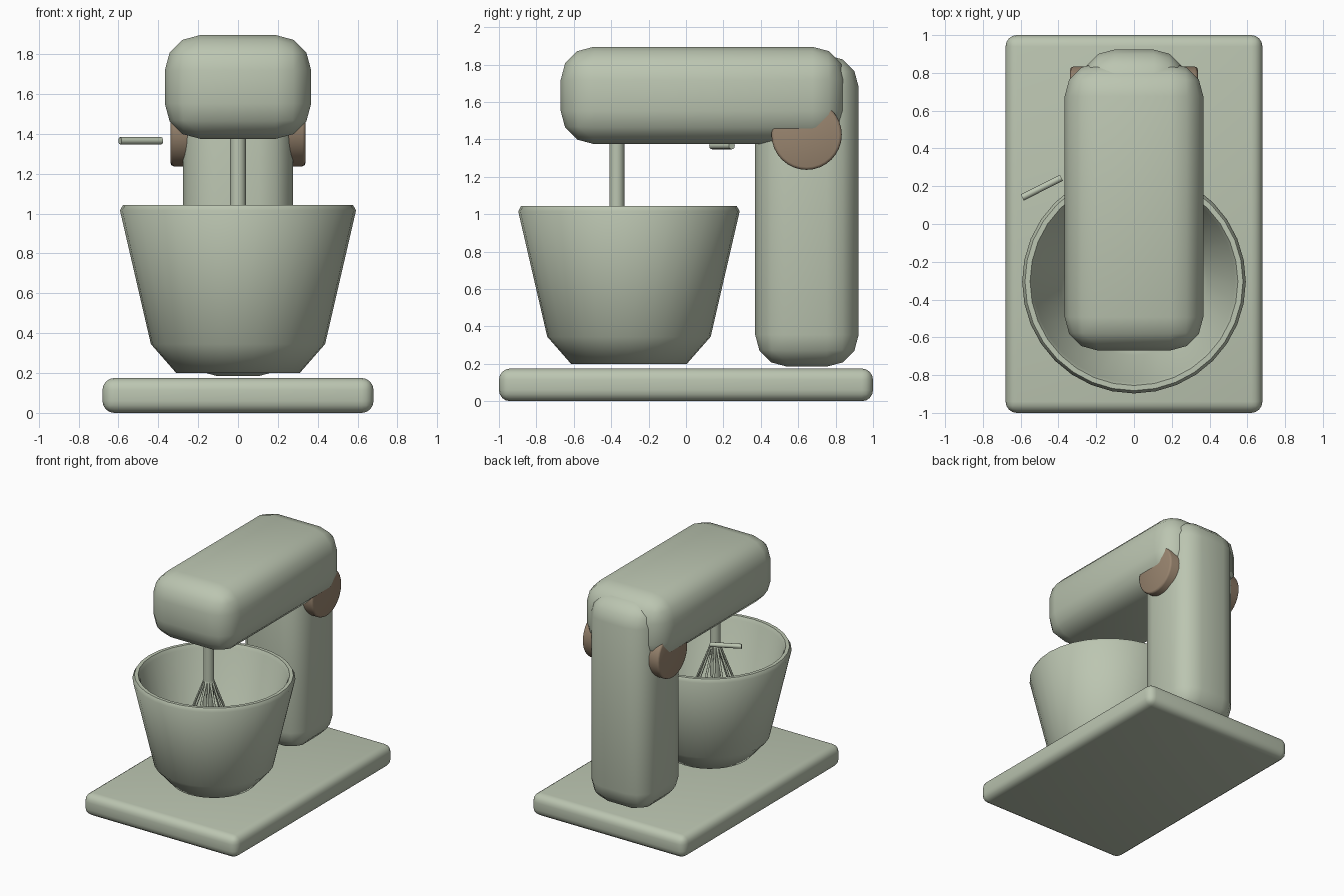
import bpy, bmesh, math
from mathutils import Vector, Matrix

if "Cube" in bpy.data.objects:
    bpy.data.objects.remove(bpy.data.objects["Cube"])


def colour(name, rgb):
    m = bpy.data.materials.new(name)
    m.diffuse_color = (*rgb, 1)
    m.use_nodes = True
    m.node_tree.nodes["Principled BSDF"].inputs["Base Color"].default_value = m.diffuse_color
    return m


SAGE = colour("sage green", (0.50, 0.56, 0.44))
BROWN = colour("hinge brown", (0.32, 0.235, 0.16))


def finish(bm, name, mat, angle=50):
    me = bpy.data.meshes.new(name)
    bmesh.ops.recalc_face_normals(bm, faces=bm.faces)
    bm.to_mesh(me)
    bm.free()
    ob = bpy.data.objects.new(name, me)
    bpy.context.collection.objects.link(ob)
    me.materials.append(mat)
    bpy.ops.object.select_all(action='DESELECT')
    bpy.context.view_layer.objects.active = ob
    ob.select_set(True)
    bpy.ops.object.shade_smooth_by_angle(angle=math.radians(angle))
    return ob


def rounded_box(name, lo, hi, radius, segments, mat):
    lo, hi = Vector(lo), Vector(hi)
    bm = bmesh.new()
    bmesh.ops.create_cube(bm, size=1)
    bmesh.ops.scale(bm, vec=hi - lo, verts=bm.verts)
    bmesh.ops.translate(bm, vec=(lo + hi) / 2, verts=bm.verts)
    bmesh.ops.bevel(bm, geom=bm.edges[:], offset=radius, segments=segments,
                    profile=0.5, affect='EDGES')
    return finish(bm, name, mat)


def rod(name, a, b, radius, sides, mat, bevel=0):
    a, b = Vector(a), Vector(b)
    d = b - a
    m = Matrix.Translation((a + b) / 2) @ d.to_track_quat('Z', 'Y').to_matrix().to_4x4()
    bm = bmesh.new()
    bmesh.ops.create_cone(bm, cap_ends=True, segments=sides, radius1=radius,
                          radius2=radius, depth=d.length, matrix=m)
    if bevel:
        rims = [e for e in bm.edges if any(len(f.verts) > 4 for f in e.link_faces)]
        bmesh.ops.bevel(bm, geom=rims, offset=bevel, segments=2, profile=0.5,
                        affect='EDGES')
    return finish(bm, name, mat)


def lathe(name, profile, centre, sides, mat):
    bm = bmesh.new()
    verts = [bm.verts.new((r, 0, z)) for r, z in profile]
    edges = [bm.edges.new(p) for p in zip(verts, verts[1:])]
    bmesh.ops.spin(bm, geom=verts + edges, cent=(0, 0, 0), axis=(0, 0, 1),
                   angle=math.tau, steps=sides, use_duplicate=False)
    bmesh.ops.remove_doubles(bm, verts=bm.verts, dist=1e-4)
    bmesh.ops.translate(bm, vec=centre, verts=bm.verts)
    return finish(bm, name, mat)


# Base, column and motor head
rounded_box("base", (-0.68, -1, 0), (0.68, 1, 0.175), 0.06, 4, SAGE)
rounded_box("column", (-0.275, 0.37, 0.185), (0.275, 0.923, 1.85), 0.17, 3, SAGE)
rounded_box("motor_head", (-0.367, -0.67, 1.375), (0.367, 0.853, 1.895), 0.177, 3, SAGE)

# Hinge drum through the column
rod("hinge", (-0.338, 0.645, 1.425), (0.338, 0.645, 1.425), 0.188, 32, BROWN, 0.015)

# Speed lever
rod("lever", (-0.592, 0.14, 1.365), (-0.384, 0.245, 1.365), 0.018, 12, SAGE)

# Mixing bowl, outside then rim then inside
lathe("bowl", [(0, 0.2), (0.31, 0.2), (0.437, 0.345), (0.592, 1.015), (0.577, 1.043),
               (0.55, 1.043), (0.535, 1.015), (0.39, 0.37), (0.285, 0.25), (0, 0.25)],
      (0, -0.305, 0), 32, SAGE)

# Drive shaft and balloon whisk
rod("drive_shaft", (0, -0.37, 0.78), (0, -0.37, 1.45), 0.04, 16, SAGE)

curve = bpy.data.curves.new("whisk", 'CURVE')
curve.dimensions = '3D'
curve.bevel_depth = 0.009
curve.bevel_resolution = 1
half = [(0.03, 1.03), (0.08, 0.9), (0.15, 0.72), (0.19, 0.56), (0.16, 0.42), (0.08, 0.35)]
loop = half + [(0, 0.33)] + [(-r, z) for r, z in reversed(half)]
for i in range(6):
    a = math.pi * i / 6
    s = curve.splines.new('POLY')
    s.points.add(len(loop) - 1)
    for p, (r, z) in zip(s.points, loop):
        p.co = (r * math.cos(a), -0.37 + r * math.sin(a), z, 1)
whisk = bpy.data.objects.new("whisk", curve)
bpy.context.collection.objects.link(whisk)
curve.materials.append(SAGE)
bpy.ops.object.select_all(action='DESELECT')
bpy.context.view_layer.objects.active = whisk
whisk.select_set(True)
bpy.ops.object.convert(target='MESH')
bpy.ops.object.shade_smooth_by_angle(angle=math.radians(60))
